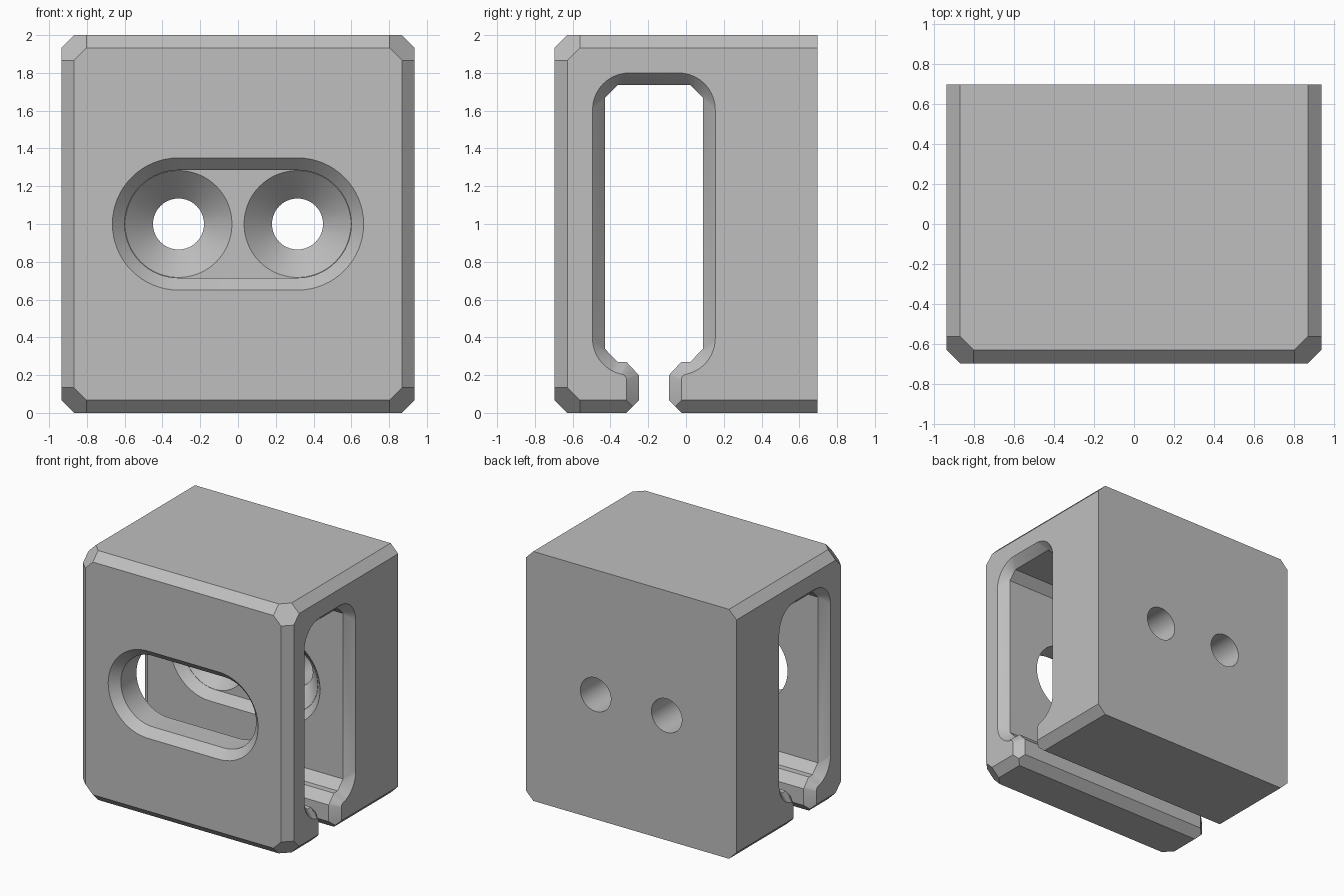
import bpy, bmesh, math
from mathutils import Vector

if "Cube" in bpy.data.objects:
    bpy.data.objects.remove(bpy.data.objects["Cube"], do_unlink=True)

HX, HY, H, A = 0.935, 0.695, 2.0, 0.067   # half width, half depth, height, chamfer
MID = -0.17                               # centre of the side channel in y

grey = bpy.data.materials.new("grey")
grey.use_nodes = True
COLOUR = (0.52, 0.52, 0.52, 1)
grey.diffuse_color = COLOUR
grey.node_tree.nodes["Principled BSDF"].inputs["Base Color"].default_value = COLOUR


def make_object(name, bm):
    bmesh.ops.recalc_face_normals(bm, faces=bm.faces)
    mesh = bpy.data.meshes.new(name)
    bm.to_mesh(mesh)
    bm.free()
    mesh.materials.append(grey)
    obj = bpy.data.objects.new(name, mesh)
    bpy.context.collection.objects.link(obj)
    return obj


def loft(name, sections):
    """Closed solid through equal-length loops of points."""
    bm = bmesh.new()
    rings = [[bm.verts.new(p) for p in s] for s in sections]
    n = len(rings[0])
    for a, b in zip(rings, rings[1:]):
        for i in range(n):
            j = (i + 1) % n
            bm.faces.new((a[i], a[j], b[j], b[i]))
    bm.faces.new(rings[0])
    bm.faces.new(rings[-1])
    return make_object(name, bm)


def carve(body, cutter):
    cutter.hide_render = True
    mod = body.modifiers.new(cutter.name, "BOOLEAN")
    mod.operation, mod.solver, mod.object = "DIFFERENCE", "EXACT", cutter
    bpy.context.view_layer.objects.active = body
    bpy.ops.object.modifier_apply(modifier=mod.name)
    bpy.data.objects.remove(cutter, do_unlink=True)


def arc(cx, cz, r, start, end, n=10):
    angles = [math.radians(start + (end - start) * i / n) for i in range(n + 1)]
    return [(cx + r * math.cos(t), cz + r * math.sin(t)) for t in angles]


def line(p, q, n=10):
    return [tuple(Vector(p).lerp(Vector(q), i / n)) for i in range(n + 1)]


# Chamfered block: edges and corners bevelled, back rim left sharp
bm = bmesh.new()
bmesh.ops.create_cube(bm, size=1)
for v in bm.verts:
    v.co = (v.co.x * 2 * HX, v.co.y * 2 * HY, (v.co.z + 0.5) * H)
signs = (-1, 1)
normals = [(s, 0, t) for s in signs for t in signs]
normals += [(s, -1, 0) for s in signs] + [(0, -1, s) for s in signs]
normals += [(s, -1, t) for s in signs for t in signs]
for n in map(Vector, normals):
    corner = Vector((n.x * HX, n.y * HY, H / 2 + n.z * H / 2))
    count = n.length_squared
    offset = A if count < 2.5 else 3 * A
    point = corner - n * (offset / count)
    cut = bmesh.ops.bisect_plane(bm, geom=bm.verts[:] + bm.edges[:] + bm.faces[:],
                                 plane_co=point, plane_no=n, clear_outer=True, dist=1e-5)
    rim = [e for e in cut["geom_cut"] if isinstance(e, bmesh.types.BMEdge)]
    bmesh.ops.edgeloop_fill(bm, edges=rim)
body = make_object("mounting_block", bm)

# Side channel with a flared rim and a narrow mouth below
inner = [(0.08, -0.1)] + line((0.08, 0.2), (0.145, 0.27))
inner += line((0.193, 0.27), (0.26, 0.34)) + line((0.26, 1.668), (0.193, 1.735))
outer = [(0.145, -0.1)] + arc(0.175, 0.175, 0.03, 180, 90)
outer += arc(0.13, 0.395, 0.195, -67, 0) + arc(0.13, 1.605, 0.195, 0, 90)


def channel_section(x, half):
    loop = half + [(-y, z) for y, z in reversed(half)]
    return [(x, MID + y, z) for y, z in loop]


stations = [(-1, outer), (-HX, outer), (A - HX, inner),
            (HX - A, inner), (HX, outer), (1, outer)]
carve(body, loft("channel_cutter", [channel_section(x, h) for x, h in stations]))

# Bevel along the bottom of the mouth
flare = [(0.08 + 2 * A, -A), (0.06, A + 0.02)]
carve(body, loft("mouth_cutter", [channel_section(x, flare) for x in (-1, 1)]))


def capsule(y, r):
    loop = arc(0.315, 1, r, -90, 90, 32) + arc(-0.315, 1, r, 90, 270, 32)
    return [(x, y, z) for x, z in loop]


# Front access slot, and the matching recess in the rear wall
for name, stages in (
        ("access_cutter", [(-0.8, 0.35), (-HY, 0.35), (A - HY, 0.285), (-0.3, 0.285)]),
        ("recess_cutter", [(0, 0.35), (0.09, 0.35), (0.157, 0.285)])):
    carve(body, loft(name, [capsule(y, r) for y, r in stages]))

# Countersunk screw holes through the rear wall
for side in signs:
    stages = [(0.1, 0.283), (0.157, 0.283), (0.305, 0.135), (0.8, 0.135)]
    rings = [[(side * 0.315 + x, y, z) for x, z in arc(0, 1, r, 0, 360, 64)[:-1]]
             for y, r in stages]
    carve(body, loft("screw_cutter", rings))

bpy.ops.object.select_all(action="DESELECT")
body.select_set(True)
bpy.context.view_layer.objects.active = body
bpy.ops.object.shade_smooth_by_angle(angle=math.radians(25))
